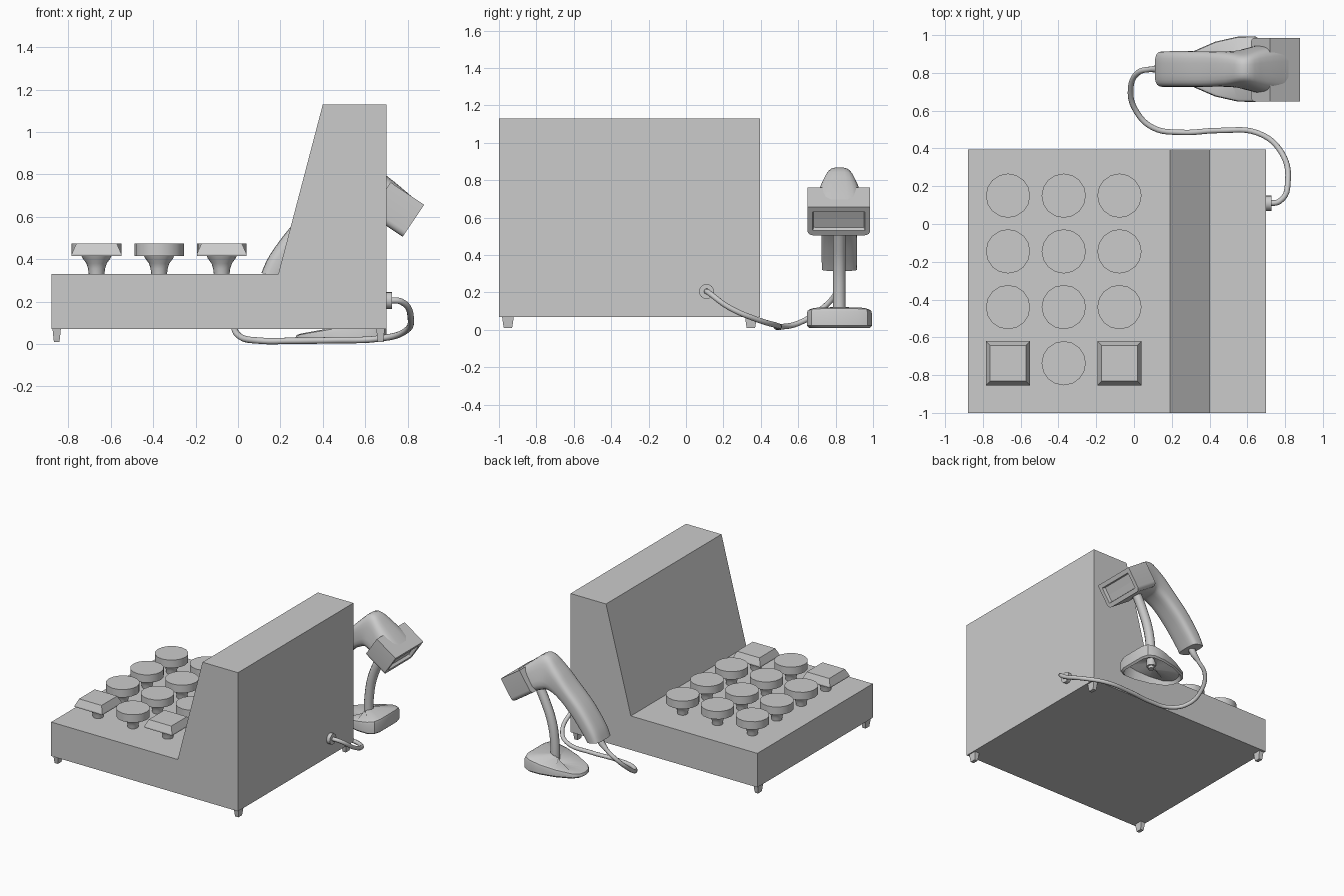
import bpy, bmesh, math
from mathutils import Vector

if "Cube" in bpy.data.objects:
    bpy.data.objects.remove(bpy.data.objects["Cube"])

YC = 0.82  # centre line of the scanner


def finish(bm, name, smooth=None):
    bmesh.ops.recalc_face_normals(bm, faces=bm.faces)
    me = bpy.data.meshes.new(name)
    bm.to_mesh(me)
    bm.free()
    ob = bpy.data.objects.new(name, me)
    bpy.context.collection.objects.link(ob)
    if smooth:
        bpy.ops.object.select_all(action='DESELECT')
        ob.select_set(True)
        bpy.context.view_layer.objects.active = ob
        bpy.ops.object.shade_smooth_by_angle(angle=math.radians(smooth))
    return ob


def loft(name, rings, smooth=None, closed=False):
    """Bridge a list of equal point rings and cap (or join) the ends."""
    bm = bmesh.new()
    vs = [[bm.verts.new(p) for p in r] for r in rings]
    n = len(vs[0])
    pairs = list(zip(vs, vs[1:])) + ([(vs[-1], vs[0])] if closed else [])
    for a, b in pairs:
        for i in range(n):
            bm.faces.new((a[i], a[(i + 1) % n], b[(i + 1) % n], b[i]))
    if not closed:
        bm.faces.new(vs[0])
        bm.faces.new(vs[-1])
    return finish(bm, name, smooth)


def rect(x, y, z, hx, hy):
    return [(x + sx * hx, y + sy * hy, z) for sx, sy in ((-1, -1), (1, -1), (1, 1), (-1, 1))]


def circle(x, y, z, r, n=16):
    return [(x + r * math.cos(2 * math.pi * i / n), y + r * math.sin(2 * math.pi * i / n), z)
            for i in range(n)]


def tube(name, pts, radii):
    cu = bpy.data.curves.new(name, 'CURVE')
    cu.dimensions = '3D'
    cu.bevel_depth = 1.0
    cu.bevel_resolution = 3
    cu.use_fill_caps = True
    cu.resolution_u = 6
    sp = cu.splines.new('BEZIER')
    sp.bezier_points.add(len(pts) - 1)
    for bp, p, r in zip(sp.bezier_points, pts, radii):
        bp.co = p
        bp.radius = r
        bp.handle_left_type = bp.handle_right_type = 'AUTO'
    ob = bpy.data.objects.new(name, cu)
    bpy.context.collection.objects.link(ob)


def catmull(rows, steps):
    out = []
    for i in range(len(rows) - 1):
        p = [rows[max(i - 1, 0)], rows[i], rows[i + 1], rows[min(i + 2, len(rows) - 1)]]
        for s in range(steps):
            t = s / steps
            out.append([0.5 * (2 * b + (c - a) * t + (2 * a - 5 * b + 4 * c - d) * t * t
                               + (3 * b - a - 3 * c + d) * t ** 3) for a, b, c, d in zip(*p)])
    return out + [list(rows[-1])]


# Register body: side profile extruded along y
profile = [(-.88, .07), (.70, .07), (.70, 1.13), (.40, 1.13), (.19, .33), (-.88, .33)]
loft("register_body", [[(x, y, z) for x, z in profile] for y in (-1, .395)])

# Feet
for x in (-.855, .672):
    for y in (-.952, .347):
        loft("foot", [rect(x, y, .01, .013, .022), rect(x, y, .025, .015, .025),
                      rect(x, y, .075, .02, .032)])

# Keys: flared stem with round cap, square caps at the front corners
for i, x in enumerate((-.667, -.372, -.077)):
    for j, y in enumerate((-.737, -.44, -.145, .15)):
        loft("key_stem", [circle(x, y, z, r) for z, r in
                          ((.32, .036), (.355, .04), (.38, .048), (.403, .065), (.418, .072))], 40)
        if j == 0 and i != 1:
            loft("square_key", [rect(x, y, .415, .117, .117), rect(x, y, .425, .117, .117),
                                rect(x, y, .475, .095, .095)])
        else:
            loft("round_key", [circle(x, y, .415, .117), circle(x, y, .475, .117)], 30)

# Socket for the cable on the back panel
loft("cable_socket", [[(x, .11 + .04 * math.cos(a), .205 + .04 * math.sin(a))
                       for a in [k * math.pi / 8 for k in range(16)]] for x in (.69, .727)], 40)

# Scanner cable
path = [(.70, .11, .205), (.77, .12, .20), (.815, .23, .12), (.78, .38, .055), (.66, .48, .025),
        (.45, .495, .018), (.25, .485, .015), (.10, .51, .016), (.01, .60, .035),
        (-.018, .71, .10), (.02, .80, .19), (.10, .82, .26), (.16, .82, .34)]
tube("scanner_cable", path, [.015] * len(path))
tube("strain_relief", [(.175, YC, .36), (.14, YC, .30), (.10, YC, .26)], [.026, .024, .017])

# Stand base: sloped teardrop, hollow underneath
half = [(.27, 0), (.28, .05), (.315, .095), (.43, .145), (.55, .172), (.64, .174),
        (.685, .15), (.70, .10), (.70, 0)]
outline = half + [(x, -y) for x, y in half[-2:0:-1]]


def base_ring(s, drop=None, z=None):
    out = []
    for x, y in outline:
        top = .05 + (x - .28) / .42 * .07
        out.append((.5 + (x - .5) * s, YC + y * s, top - drop if z is None else z))
    return out


loft("stand_base", [base_ring(.93, z=.01), base_ring(1, z=.022), base_ring(1, .022),
                    base_ring(.975, .007), base_ring(.90, 0), base_ring(.02, -.002),
                    base_ring(.02, .016), base_ring(.86, .018)], 40, closed=True)

# Stand column and the screw end below it
tube("stand_column", [(.53, YC, .05), (.535, YC, .2), (.56, YC, .35), (.61, YC, .48), (.67, YC, .60)],
     [.034] * 5)
loft("base_screw", [circle(.53, YC, z, .022, 12) for z in (.03, .08)], 40)

# Scanner handle and head: top x, z, bottom x, z, top and bottom half width
sections = [(.11, .335, .215, .315, .094, .094), (.15, .42, .26, .375, .095, .095),
            (.25, .555, .345, .475, .095, .095), (.38, .685, .45, .57, .095, .092),
            (.48, .79, .54, .615, .088, .10), (.585, .868, .59, .61, .07, .125),
            (.70, .795, .66, .58, .105, .14), (.85, .67, .765, .525, .135, .145)]
rings = []
for tx, tz, bx, bz, wt, wb in catmull(sections, 4):
    ring = []
    for k in range(24):
        a = 2 * math.pi * (k + .5) / 24
        c, s = math.cos(a), math.sin(a)
        u = math.copysign(abs(s) ** .55, s) * .5 + .5
        w = wb + (wt - wb) * u
        ring.append((bx + (tx - bx) * u, YC + w * math.copysign(abs(c) ** .55, c),
                     bz + (tz - bz) * u))
    rings.append(ring)
loft("scanner_body", rings, 50)

# Scanner nose: tilted collar with rounded lower corners and a recessed window
fwd, up = Vector((.83, 0, -.557)), Vector((.557, 0, .83))
mouth = Vector((.827, YC - .003, .581))


def nose_ring(depth, w, h, r):
    pts = [(w, h), (-w, h)]
    for cx, start in ((-w + r, math.pi), (w - r, 1.5 * math.pi)):
        for k in range(5):
            a = start + k * math.pi / 8
            pts.append((cx + r * math.cos(a), -h + r + r * math.sin(a)))
    return [mouth + fwd * depth + up * z + Vector((0, y, 0)) for y, z in pts]


loft("scanner_nose", [nose_ring(-.19, .168, .091, .03), nose_ring(0, .168, .091, .03),
                      nose_ring(0, .14, .06, .004), nose_ring(-.025, .135, .055, .004)], 35)
